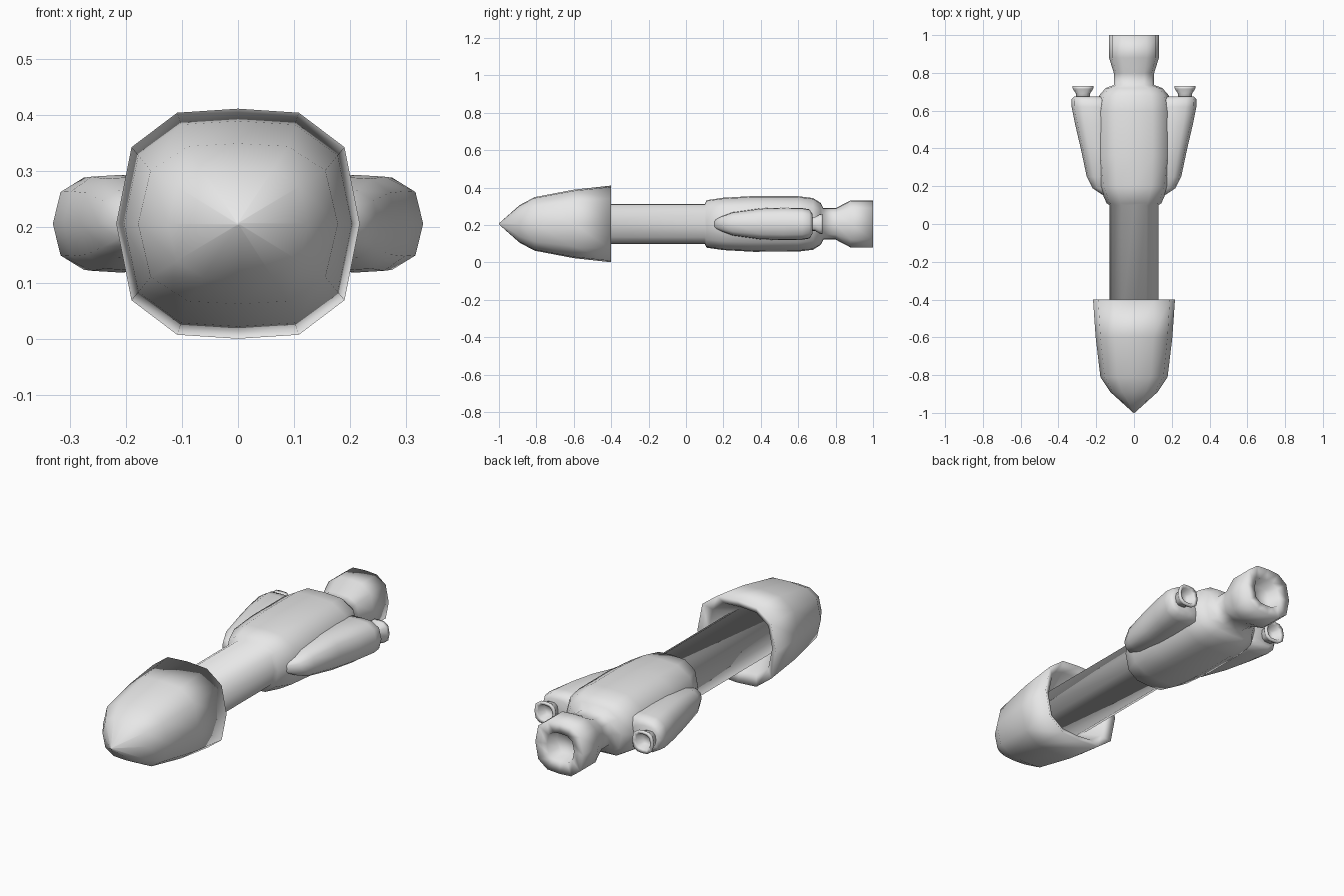
import bpy

cube = bpy.data.objects.get("Cube")
if cube:
    bpy.data.objects.remove(cube, do_unlink=True)

grey = bpy.data.materials.new("hull_grey")
grey.use_nodes = True
grey.diffuse_color = (0.8, 0.8, 0.8, 1)
grey.node_tree.nodes["Principled BSDF"].inputs["Base Color"].default_value = (0.8, 0.8, 0.8, 1)

# Rounded twelve-sided cross-section, mirrored from one quarter
QUARTER = [(0, 1), (0.5, 0.965), (0.875, 0.665)]
RIGHT = QUARTER + [(1, 0)] + [(x, -z) for x, z in reversed(QUARTER)]
SECTION = RIGHT + [(-x, z) for x, z in reversed(RIGHT[1:-1])]
MID_Z = 0.206


def loft(name, rings, side=1):
    """Skin rings of (y, half width, half height, centre x) and cap both ends."""
    n = len(SECTION)
    verts, faces = [], []
    for y, w, h, cx in rings:
        verts += [(side * (cx + px * w), y, MID_Z + pz * h) for px, pz in SECTION]
    for r in range(len(rings) - 1):
        for i in range(n):
            j = (i + 1) % n
            quad = (r * n + i, r * n + j, (r + 1) * n + j, (r + 1) * n + i)
            faces.append(quad if side > 0 else quad[::-1])
    first = tuple(range(n))
    last = tuple(range((len(rings) - 1) * n, len(rings) * n))
    faces += [first[::-1], last] if side > 0 else [first, last[::-1]]
    mesh = bpy.data.meshes.new(name)
    mesh.from_pydata(verts, [], faces)
    mesh.materials.append(grey)
    mesh.polygons.foreach_set("use_smooth", [True] * len(mesh.polygons))
    mesh.update()
    obj = bpy.data.objects.new(name, mesh)
    bpy.context.collection.objects.link(obj)
    return obj


def centred(rings):
    return [(y, w, h, 0) for y, w, h in rings]


# Nose: pointed shell flaring to a skirt with a recessed back
loft("nose", centred([
    (-1.0, 0.003, 0.003), (-0.89, 0.125, 0.1), (-0.81, 0.178, 0.143),
    (-0.6, 0.203, 0.183), (-0.4, 0.217, 0.205),
    (-0.43, 0.175, 0.16), (-0.52, 0.13, 0.107)]))

# Neck tube, engine hull and main nozzle as one skin
loft("fuselage", centred([
    (-0.55, 0.13, 0.107), (0.1, 0.13, 0.107), (0.11, 0.145, 0.127),
    (0.2, 0.185, 0.14), (0.36, 0.197, 0.149), (0.6, 0.197, 0.148),
    (0.68, 0.185, 0.138), (0.72, 0.15, 0.112), (0.735, 0.107, 0.084),
    (0.8, 0.107, 0.084), (0.88, 0.132, 0.126), (1.0, 0.132, 0.126),
    (0.99, 0.075, 0.07), (0.93, 0.062, 0.056)]))

# Side pods, each ending in a small flared nozzle
POD = [
    (0.15, 0.02, 0.02, 0.14), (0.19, 0.055, 0.04, 0.165), (0.25, 0.075, 0.062, 0.175),
    (0.4, 0.09, 0.083, 0.192), (0.52, 0.1, 0.087, 0.21), (0.62, 0.11, 0.085, 0.22),
    (0.66, 0.106, 0.078, 0.224), (0.675, 0.07, 0.055, 0.245)]
NOZZLE = [
    (0.65, 0.037, 0.037, 0.27), (0.69, 0.037, 0.037, 0.27),
    (0.715, 0.054, 0.052, 0.27), (0.73, 0.056, 0.054, 0.27),
    (0.725, 0.04, 0.038, 0.27), (0.69, 0.025, 0.025, 0.27)]
for label, side in (("left", 1), ("right", -1)):
    loft(label + "_pod", POD, side)
    loft(label + "_pod_nozzle", NOZZLE, side)
